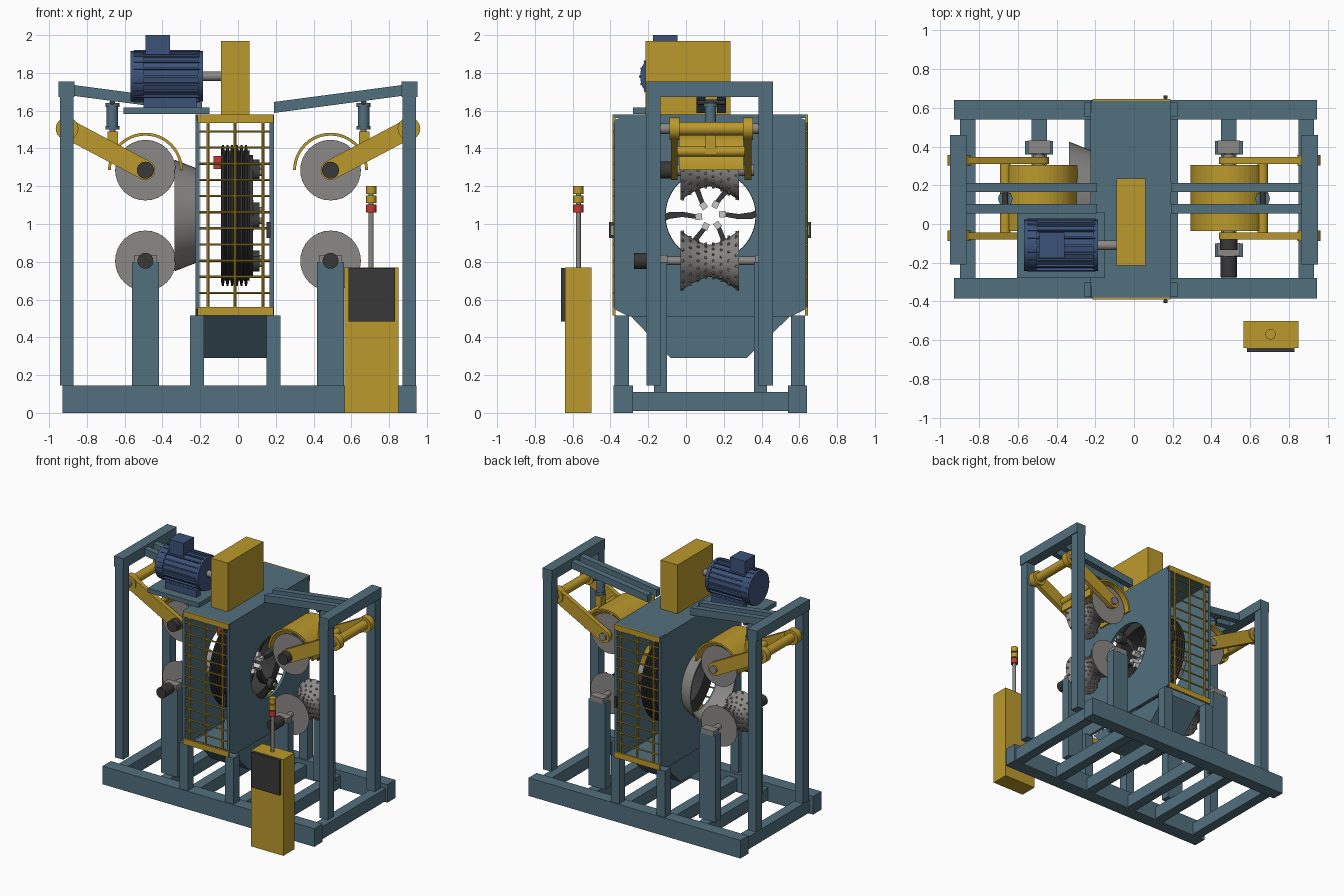
import bpy, bmesh, math
from mathutils import Vector

if "Cube" in bpy.data.objects:
    bpy.data.objects.remove(bpy.data.objects["Cube"])

def mat(name, r, g, b):
    m = bpy.data.materials.new(name)
    m.diffuse_color = (r, g, b, 1)
    m.use_nodes = True
    m.node_tree.nodes["Principled BSDF"].inputs["Base Color"].default_value = m.diffuse_color
    return m

BLUE = mat("frame_blue", .085, .16, .21)
YEL = mat("guard_yellow", .5, .32, .025)
MOTOR = mat("motor_blue", .045, .085, .19)
DARK = mat("dark", .04, .04, .04)
STEEL = mat("steel", .26, .25, .24)
TIP = mat("tip_steel", .55, .55, .55)
RED = mat("red", .55, .04, .03)

def finish(name, bm, m, smooth=False):
    bmesh.ops.recalc_face_normals(bm, faces=bm.faces[:])
    me = bpy.data.meshes.new(name)
    bm.to_mesh(me)
    bm.free()
    if smooth:
        me.shade_smooth()
        me.set_sharp_from_angle(angle=math.radians(35))
    ob = bpy.data.objects.new(name, me)
    bpy.context.collection.objects.link(ob)
    me.materials.append(m)
    return ob

def box(name, x, y, z, m=BLUE):
    bm = bmesh.new()
    for v in bmesh.ops.create_cube(bm, size=1)["verts"]:
        v.co = [(a + b) / 2 + c * abs(b - a) for (a, b), c in zip((x, y, z), v.co)]
    return finish(name, bm, m)

def cyl_into(bm, p, q, r1, r2, n):
    p, q = Vector(p), Vector(q)
    mtx = (q - p).to_track_quat('Z', 'Y').to_matrix().to_4x4()
    mtx.translation = (p + q) / 2
    bmesh.ops.create_cone(bm, cap_ends=True, segments=n, radius1=r1, radius2=r2,
                          depth=(q - p).length, matrix=mtx)

def cyl(name, p, q, r, m=STEEL, n=24):
    bm = bmesh.new()
    cyl_into(bm, p, q, r, r, n)
    return finish(name, bm, m, True)

def prism(name, pts, axis, a, b, m=BLUE):
    bm = bmesh.new()
    at = lambda u, v, t: (u, t, v) if axis == 'y' else (t, u, v)
    A, B = ([bm.verts.new(at(u, v, t)) for u, v in pts] for t in (a, b))
    bm.faces.new(A)
    bm.faces.new(B)
    for i in range(len(pts)):
        j = (i + 1) % len(pts)
        bm.faces.new((A[i], A[j], B[j], B[i]))
    return finish(name, bm, m)

def lathe(bm, prof, axis, c, n=48, closed=True):
    rings = []
    for i in range(n):
        ca, sa = math.cos(math.tau * i / n), math.sin(math.tau * i / n)
        rings.append([bm.verts.new((t, c[1] + r * ca, c[2] + r * sa) if axis == 'x'
                                   else (c[0] + r * ca, t, c[2] + r * sa)) for t, r in prof])
    k = len(prof)
    for i in range(n):
        P, Q = rings[i], rings[(i + 1) % n]
        for j in range(k if closed else k - 1):
            bm.faces.new((P[j], P[(j + 1) % k], Q[(j + 1) % k], Q[j]))
    if not closed:
        bm.faces.new([r[0] for r in rings])
        bm.faces.new([r[-1] for r in rings])

CY, CZ = .13, 1.045          # rotor axis
C = (0, CY, CZ)

# base frame
for n, y in (("front", (-.385, -.28)), ("back", (.54, .64))):
    box(f"base_rail_{n}", (-.93, .945), y, (0, .145))
for x in (-.86, -.49, -.217, .188, .49, .89):
    box("base_cross_member", (x - .04, x + .04), (-.28, .54), (.01, .11))

# housing: side plates with log opening, top, legs, chip hopper
octo = [(-.38, .55), (-.3, .51), (.555, .51), (.635, .55),
        (.635, 1.55), (.555, 1.58), (-.3, 1.58), (-.38, 1.55)]
cutter = cyl("opening_cutter", (-.5, CY, CZ), (.5, CY, CZ), .24, BLUE, 48)
for x in (-.225, .168):
    plate = prism("housing_side_plate", octo, 'x', x, x + .022)
    mod = plate.modifiers.new("opening", 'BOOLEAN')
    mod.operation, mod.object, mod.solver = 'DIFFERENCE', cutter, 'EXACT'
    bpy.context.view_layer.objects.active = plate
    bpy.ops.object.modifier_apply(modifier=mod.name)
bpy.data.objects.remove(cutter)
box("housing_top", (-.22, .19), (-.38, .635), (1.56, 1.58))
prism("chip_hopper", [(-.3, .52), (-.08, .29), (.32, .29), (.56, .52)], 'x', -.18, .15)
for x in (-.255, .15):
    for y in (-.378, .555):
        box("housing_leg", (x, x + .075), (y, y + .075), (.145, .515))

# mesh doors, front and back
for y, s in ((-.382, -1), (.637, 1)):
    for z in (.515, 1.535):
        box("door_rail", (-.215, .188), (y - .008, y + .008), (z, z + .045), YEL)
    for x in (-.16, -.015, .132):
        cyl("door_bar", (x, y, .54), (x, y, 1.56), .008, YEL, 8)
    for i in range(11):
        z = .635 + i * .0855
        cyl("door_cross_bar", (-.205, y, z), (.17, y, z), .006, YEL, 8)
    for z in (.935, 1.0):
        box("handle_post", (.155, .17), (y, y + s * .02), (z - .008, z + .008), DARK)
    box("handle_grip", (.152, .173), (y + s * .012, y + s * .026), (.925, 1.01), DARK)

# rotor ring with belt grooves, hub plate
bm = bmesh.new()
prof = [(-.09, .25), (-.09, .35)]
for i in range(6):
    x = -.085 + i * .0245
    prof += [(x, .372), (x + .01, .372), (x + .014, .345), (x + .02, .345)]
prof += [(.06, .35), (.06, .25)]
lathe(bm, prof, 'x', C, 64)
finish("rotor_pulley_ring", bm, DARK, True)
bm = bmesh.new()
lathe(bm, [(.06, .25), (.06, .32), (.08, .32), (.08, .25)], 'x', C, 64)
finish("rotor_hub_plate", bm, DARK, True)

# six swinging debarking arms with light tips
for i in range(6):
    a = math.tau * i / 6 + .1
    pol = lambda r, d: (CY + r * math.cos(a + d), CZ + r * math.sin(a + d))
    cyl("arm_hub", (.06, *pol(.28, 0)), (.115, *pol(.28, 0)), .042, DARK)
    cyl("arm_hub_pin", (.11, *pol(.28, 0)), (.13, *pol(.28, 0)), .018, STEEL, 12)
    path = [(.28, 0), (.22, -.1), (.15, -.14), (.07, .0)]
    hw = (.022, .018, .014, .012)
    L, R = [], []
    for (r, d), w in zip(path, hw):
        L.append(pol(r, d + w / r))
        R.append(pol(r, d - w / r))
    prism("debarking_arm", L + R[::-1], 'x', .03, .075, DARK)
    t = [pol(r, d) for r, d in ((.048, .35), (.048, -.35), (.083, -.2), (.083, .2))]
    prism("arm_tip", t, 'x', .022, .083, TIP)
box("brake_caliper", (-.13, -.085), (-.08, -.02), (1.29, 1.36), RED)

# infeed cone
bm = bmesh.new()
lathe(bm, [(-.335, .295), (-.22, .25), (-.22, .238), (-.335, .283)], 'x', C)
finish("infeed_cone", bm, STEEL, True)

# hourglass feed rollers with studs
def roller(name, cx, cz):
    rad = lambda u: .085 + .075 * abs(u) ** 1.5
    bm = bmesh.new()
    prof = [(.125 + .155 * u / 8, rad(u / 8)) for u in range(-8, 9)]
    lathe(bm, prof, 'y', (cx, 0, cz), 40, False)
    for k, u in enumerate((-.92, -.66, -.4, -.13, .13, .4, .66, .92)):
        for i in range(16):
            a = math.tau * (i + .5 * (k % 2)) / 16
            d = Vector((math.cos(a), 0, math.sin(a)))
            o = Vector((cx, .125 + .155 * u, cz))
            cyl_into(bm, o + d * (rad(u) - .006), o + d * (rad(u) + .009), .009, .006, 6)
    finish(name, bm, STEEL, True)

def capsule(p, q, r):
    a = math.atan2(q[1] - p[1], q[0] - p[0])
    return [(c[0] + r * math.cos(a + o + math.pi * i / 12), c[1] + r * math.sin(a + o + math.pi * i / 12))
            for c, o in ((q, -math.pi / 2), (p, math.pi / 2)) for i in range(13)]

for s in (-1, 1):
    X = .49 * s
    # lower roller on pedestals
    roller("lower_feed_roller", X, .805)
    cyl("lower_roller_shaft", (X, -.2, .805), (X, .39, .805), .022)
    cyl("lower_drive_motor", (X, -.275, .805), (X, -.165, .805), .042, DARK)
    for y in (-.17, .36):
        box("roller_pedestal", (X - .072, X + .072), (y, y + .07), (.11, .8))
        box("bearing_block", (X - .058, X + .058), (y + .005, y + .072), (.795, .835), STEEL)
    # upper roller on swing arms
    P, Q = (.905 * s, 1.505), (X, 1.285)
    roller("upper_feed_roller", *Q)
    cyl("upper_roller_shaft", (X, -.09, Q[1]), (X, .36, Q[1]), .03)
    cyl("upper_drive_motor", (X, -.135, Q[1]), (X, -.075, Q[1]), .045, DARK)
    for y in (-.08, .31):
        prism("swing_arm", capsule(P, Q, .052), 'y', y, y + .036, YEL)
        cyl("pivot_boss", (P[0], y - .008, P[1]), (P[0], y + .046, P[1]), .06, YEL)
    cyl("pivot_tube", (P[0], -.07, P[1]), (P[0], .34, P[1]), .036, YEL)
    cyl("pivot_shaft", (P[0], -.135, P[1]), (P[0], .39, P[1]), .028)
    arc = [(X + r * math.cos(math.pi * i / 24), Q[1] + r * math.sin(math.pi * i / 24))
           for r, seq in ((.198, range(25)), (.183, range(24, -1, -1))) for i in seq]
    prism("roller_cover", arc, 'y', -.037, .305, YEL)
    # press cylinder
    H = .665 * s
    cyl("arm_cross_tube", (H, -.05, 1.385), (H, .32, 1.385), .028, YEL)
    box("cylinder_clevis", (H - .025, H + .03), (.1, .16), (1.37, 1.49), YEL)
    cyl("cylinder_rod", (H, CY, 1.44), (H, CY, 1.54), .016)
    cyl("press_cylinder", (H, CY, 1.51), (H, CY, 1.64), .03, BLUE)
    for z in (1.5, 1.62):
        cyl("cylinder_collar", (H, CY, z), (H, CY, z + .02), .037, BLUE)
    cyl("cylinder_pin", (H, .06, 1.645), (H, .21, 1.645), .015, DARK, 12)
    # end portal and sloping top beams
    for y in (-.21, .385):
        box("portal_post", (s * .87, s * .943), (y, y + .075), (.145, 1.69))
    box("portal_header", (s * .865, s * .95), (-.21, .46), (1.672, 1.755))
    for y in (.055, .165):
        prism("top_beam", [(s * .19, 1.588), (s * .19, 1.646), (s * .88, 1.737), (s * .88, 1.68)],
              'y', y, y + .048)

# main drive: motor, base, belt guard
MY, MZ = -.11, 1.782
box("motor_base_plate", (-.605, -.15), (-.28, .06), (1.582, 1.617))
for y in (-.21, -.06):
    box("motor_foot", (-.5, -.22), (y, y + .05), (1.615, 1.67), MOTOR)
fins = [(MY + r * math.cos(math.tau * (i + o) / 20), MZ + r * math.sin(math.tau * (i + o) / 20))
        for i in range(20) for o, r in ((-.12, .138), (.12, .138), (.13, .125), (.87, .125))]
prism("motor_body", fins, 'x', -.55, -.2, MOTOR)
cyl("motor_fan_cover", (-.568, MY, MZ), (-.5, MY, MZ), .133, MOTOR, 32)
cyl("motor_end_bell", (-.21, MY, MZ), (-.185, MY, MZ), .133, MOTOR, 32)
box("motor_terminal_box", (-.49, -.36), (-.175, -.045), (1.89, 2.0), MOTOR)
cyl("motor_shaft", (-.2, MY, MZ), (-.08, MY, MZ), .025)
box("belt_guard", (-.09, .06), (-.215, .235), (1.575, 1.97), YEL)

# control cabinet with signal tower
box("control_cabinet", (.565, .85), (-.64, -.5), (0, .77), YEL)
box("control_panel", (.585, .83), (-.662, -.635), (.485, .768), DARK)
cyl("signal_pole", (.705, -.57, .76), (.705, -.57, 1.19), .013)
for z, m in ((1.06, RED), (1.11, YEL), (1.16, YEL)):
    cyl("signal_lamp", (.705, -.57, z), (.705, -.57, z + .042), .027, m)
